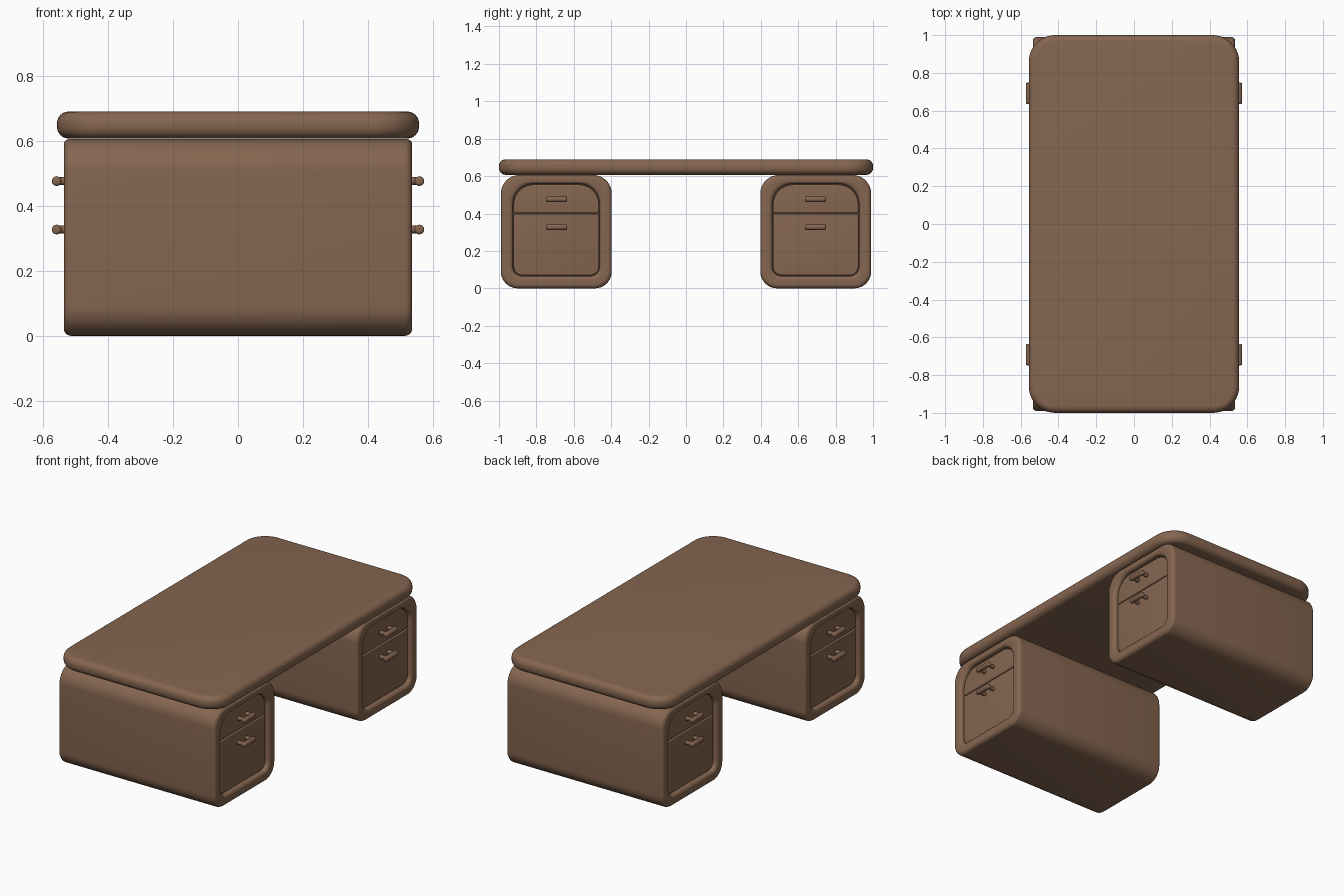
import bpy, bmesh, math
from mathutils import Vector

if "Cube" in bpy.data.objects:
    bpy.data.objects.remove(bpy.data.objects["Cube"])

wood = bpy.data.materials.new("brown_wood")
wood.diffuse_color = (0.235, 0.132, 0.080, 1)
wood.use_nodes = True
wood.node_tree.nodes["Principled BSDF"].inputs["Base Color"].default_value = wood.diffuse_color


def rounded(u0, u1, v0, v1, r_low, r_high, n=10):
    """Rounded rectangle outline with separate lower and upper corner radii."""
    pts = []
    for cu, cv, r, start in ((u1, v1, r_high, 0), (u0, v1, r_high, 90),
                             (u0, v0, r_low, 180), (u1, v0, r_low, 270)):
        su = -1 if cu == u1 else 1
        sv = -1 if cv == v1 else 1
        for i in range(n + 1):
            a = math.radians(start + 90 * i / n)
            pts.append((cu + su * r + r * math.cos(a), cv + sv * r + r * math.sin(a)))
    return pts


def loft(name, rings, mirror=(False, False), angle=50):
    """Skin a list of equal-length 3D rings and cap both ends."""
    bm = bmesh.new()
    loops = [[bm.verts.new(p) for p in ring] for ring in rings]
    n = len(loops[0])
    for a, b in zip(loops, loops[1:]):
        for i in range(n):
            j = (i + 1) % n
            bm.faces.new((a[i], a[j], b[j], b[i]))
    bm.faces.new(loops[0])
    bm.faces.new(loops[-1])
    bmesh.ops.recalc_face_normals(bm, faces=bm.faces)
    me = bpy.data.meshes.new(name)
    bm.to_mesh(me)
    bm.free()
    me.materials.append(wood)
    ob = bpy.data.objects.new(name, me)
    bpy.context.collection.objects.link(ob)
    bpy.ops.object.select_all(action='DESELECT')
    ob.select_set(True)
    bpy.context.view_layer.objects.active = ob
    bpy.ops.object.shade_smooth_by_angle(angle=math.radians(angle))
    if any(mirror):
        m = ob.modifiers.new("mirror", 'MIRROR')
        m.use_axis = (mirror[0], mirror[1], False)
        m.use_mirror_merge = False
    return ob


def arc(r, n=6):
    """(inset, drop) pairs of a quarter round, from side to crown."""
    return [(r * (1 - math.cos(t)), r * (1 - math.sin(t)))
            for t in (math.pi / 2 * i / n for i in range(n + 1))]


# Table top: slab with a bullnose edge
X, Y, Z0, Z1, R = 0.557, 1.0, 0.607, 0.69, 0.036
edge = [(ins, Z0 + drop) for ins, drop in reversed(arc(R))]
edge += [(ins, Z1 - drop) for ins, drop in arc(R)]
loft("table_top", [[(x, y, z) for x, y in rounded(-X + i, X - i, -Y + i, Y - i,
                                                  0.14 - i, 0.14 - i)]
                   for i, z in edge])


# Pedestals: rounded box with a recessed opening framed by a soft rim at each end
def ped_ring(x, t):
    """Outline at blend t: 0 = outer shell, 1 = recess opening."""
    mix = lambda a, b: a + (b - a) * t
    return [(x, y, z) for y, z in rounded(mix(0.397, 0.462), mix(0.990, 0.925),
                                          mix(0.0, 0.066), mix(0.606, 0.558),
                                          mix(0.09, 0.05), mix(0.10, 0.11))]


FRONT, FLOOR = 0.536, 0.495
half = [(FRONT - d, i / 0.065) for i, d in arc(0.022)]
half += [(FRONT - d, 1 - i / 0.065) for i, d in reversed(arc(0.02))]
half += [(FLOOR, 1.0)]
rings = [ped_ring(-x, t) for x, t in reversed(half)] + [ped_ring(x, t) for x, t in half]
loft("pedestals", rings, (False, True))


# Drawer fronts: cushioned plates inside the openings
def drawer(name, z0, z1, r_low, r_high):
    steps = [(0.0, 0.485)] + [(i, 0.514 - d) for i, d in arc(0.006, 4)]
    loft(name, [[(x, y, z) for y, z in rounded(0.465 + i, 0.922 - i, z0 + i, z1 - i,
                                               r_low - i, r_high - i)]
                for i, x in steps], (True, True))


drawer("lower_drawer", 0.069, 0.398, 0.048, 0.009)
drawer("upper_drawer", 0.402, 0.555, 0.009, 0.108)


# Handles: rounded bar on two short posts
def circle(center, r, axis, n=16):
    c = Vector(center)
    out = []
    for k in range(n):
        a = 2 * math.pi * k / n
        p, q = r * math.cos(a), r * math.sin(a)
        out.append(c + (Vector((p, 0, q)) if axis == 'Y' else Vector((0, p, q))))
    return out


for label, z in (("upper", 0.476), ("lower", 0.327)):
    yc, r, hl, e = 0.692, 0.015, 0.056, 0.008
    ends = [(hl - d, r - i) for i, d in arc(e, 4)]
    prof = [(-h, q) for h, q in reversed(ends)] + ends
    loft(label + "_handle_bar", [circle((0.558, yc + h, z), q, 'Y') for h, q in prof],
         (True, True))
    for side, s in (("inner", -1), ("outer", 1)):
        loft(f"{label}_handle_{side}_post",
             [circle((x, yc + s * 0.038, z), 0.012, 'X') for x in (0.505, 0.556)],
             (True, True))
